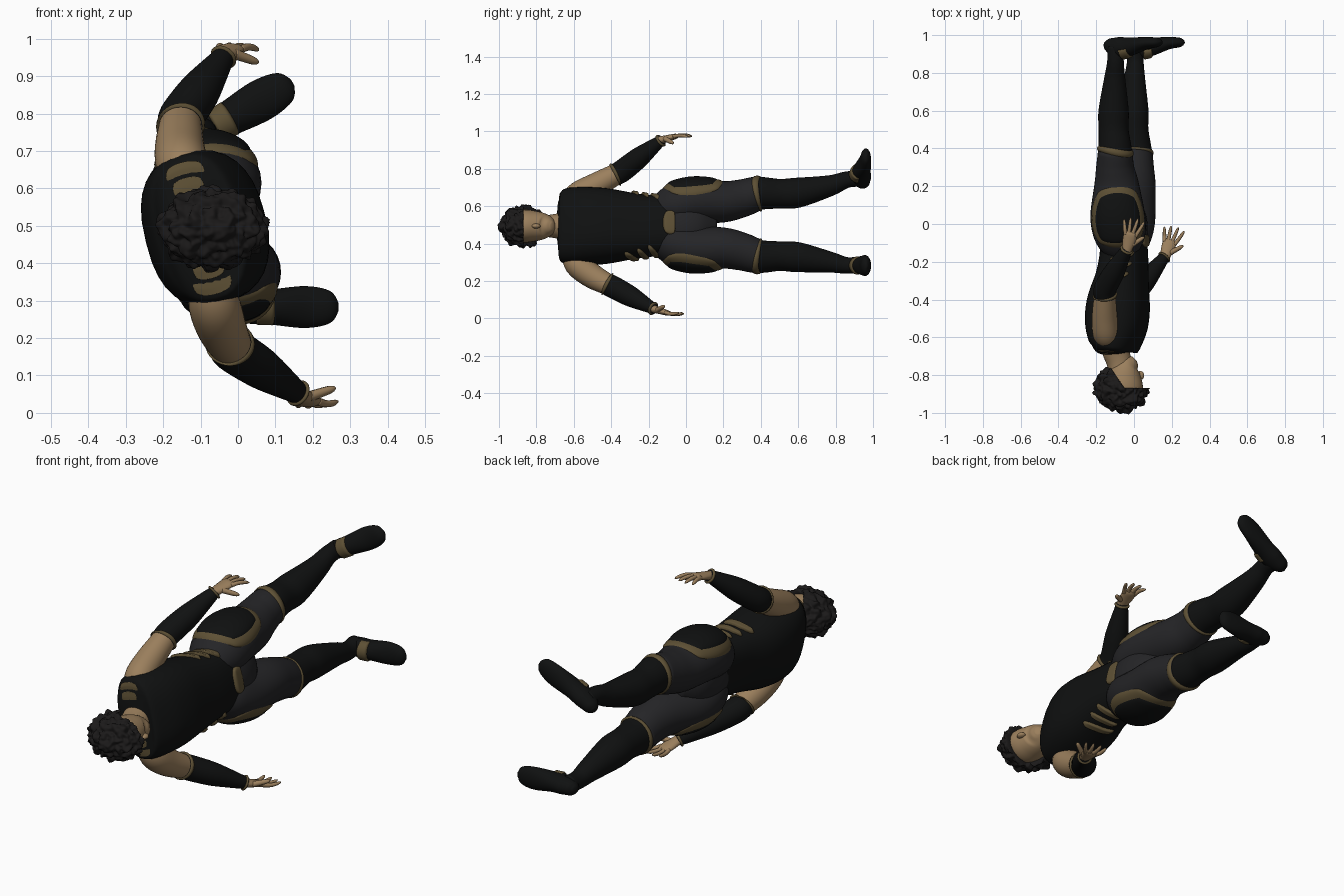
import bpy, bmesh
from math import sin, cos, pi, radians, copysign
from mathutils import Vector, noise

if "Cube" in bpy.data.objects:
    bpy.data.objects.remove(bpy.data.objects["Cube"])


def material(name, r, g, b):
    m = bpy.data.materials.new(name)
    m.diffuse_color = (r, g, b, 1)
    m.use_nodes = True
    m.node_tree.nodes["Principled BSDF"].inputs["Base Color"].default_value = m.diffuse_color
    return m


SKIN = material("skin", .33, .215, .11)
GOLD = material("gold trim", .11, .08, .035)
BLACK = material("black cloth", .005, .0055, .0055)
PANTS = material("dark grey cloth", .018, .018, .02)
HAIR = material("hair", .011, .01, .01)
MID = .494  # height of the body's centre plane


def make(name, bm, mat):
    bmesh.ops.recalc_face_normals(bm, faces=bm.faces)
    me = bpy.data.meshes.new(name)
    bm.to_mesh(me)
    bm.free()
    for p in me.polygons:
        p.use_smooth = True
    me.materials.append(mat)
    bpy.context.collection.objects.link(bpy.data.objects.new(name, me))


def grid(bm, rows, closed=False):
    vs = [[bm.verts.new(p) for p in r] for r in rows]
    n = len(vs[0])
    for a, b in zip(vs, vs[1:]):
        for j in range(n if closed else n - 1):
            k = (j + 1) % n
            bm.faces.new((a[j], a[k], b[k], b[j]))
    return vs


# Smooth surface through oval stations (x, y, z, radius_u, radius_v)
def surface(st, tilt=0, ref=(1, 0, 0), power=2):
    st = [(*s, s[-1]) if len(s) == 4 else tuple(s) for s in st]
    n = len(st) - 1
    ref = Vector(ref)

    def at(t):
        t = min(max(t, 0), n)
        i = min(int(t), n - 1)
        f = t - i
        p = [st[min(max(i + k, 0), n)] for k in (-1, 0, 1, 2)]
        return [b + f * ((c - a) + f * (2 * a - 5 * b + 4 * c - d + f * (3 * (b - c) + d - a))) / 2
                for a, b, c, d in zip(*p)]

    def point(t, ang, off=0):
        s = at(t)
        d = (Vector(at(t + .05)[:3]) - Vector(at(t - .05)[:3])).normalized()
        u = (ref - d * ref.dot(d)).normalized()
        v = d.cross(u)
        u, v = u * cos(tilt) - v * sin(tilt), v * cos(tilt) + u * sin(tilt)
        ru, rv = max(s[3], .002) + off, max(s[4], .002) + off
        c, q = (copysign(abs(k) ** (2 / power), k) for k in (cos(ang), sin(ang)))
        return Vector(s[:3]) + u * c * ru + v * q * rv
    point.n = n
    return point


def skin_over(name, s, mat, t0=0, t1=None, around=32, steps=5, off=0):
    t1 = s.n if t1 is None else t1
    m = int((t1 - t0) * steps)
    bm = bmesh.new()
    vs = grid(bm, [[s(t0 + (t1 - t0) * i / m, 2 * pi * j / around, off) for j in range(around)]
                   for i in range(m + 1)], True)
    bm.faces.new(vs[0])
    bm.faces.new(vs[-1])
    make(name, bm, mat)
    return s


def loft(name, st, mat, around=32, **kw):
    return skin_over(name, surface(st, **kw), mat, around=around)


# Raised pad lying on a surface, rounded or rectangular
def patch(name, s, t, a, dt, da, off, mat, disc=True, skew=0, n=24):
    bm = bmesh.new()
    rows = []
    for i in range(n + 1):
        row = []
        for j in range(n + 1):
            u, v = 2 * i / n - 1, 2 * j / n - 1
            e = off - (off + .004) * max(abs(u), abs(v)) ** 8
            if disc:
                u, v = u * (1 - v * v / 2) ** .5, v * (1 - u * u / 2) ** .5
            row.append(s(t + u * dt + v * skew, a + v * da, e))
        rows.append(row)
    grid(bm, rows)
    make(name, bm, mat)


# Raised ring around a limb
def band(name, s, t, dt, skew=0, n=32):
    bm = bmesh.new()
    grid(bm, [[s(t + dt * k + skew * cos(2 * pi * j / n), 2 * pi * j / n, .008 - .011 * k ** 4)
               for j in range(n)] for k in (-1, -.7, 0, .7, 1)], True)
    make(name, bm, GOLD)


# Finger shape from a to b, bowed towards a side, with a rounded tip
def finger(name, a, b, r, ref, bow):
    ts = [1 - (1 - i / 6) ** 2 for i in range(7)]
    loft(name, [(*(a.lerp(b, t) - bow * (t - t * t)), r * (1 - t / 4) * (1 - t ** 8) ** .5)
                for t in ts], SKIN, 10, ref=ref)


def ball(name, centre, size, mat, detail=3, shape=None):
    bm = bmesh.new()
    bmesh.ops.create_icosphere(bm, subdivisions=detail, radius=1)
    for v in bm.verts:
        n = v.co.copy()
        p = Vector(c + k * r for c, k, r in zip(centre, n, size))
        v.co = shape(p, n) if shape else p
    make(name, bm, mat)


# Torso and pelvis, rolled slightly: stations (y, x, depth, width)
torso = loft("vest", [(x, y, MID, a, b) for y, x, a, b in (
    (-.69, -.105, .05, .06), (-.672, -.105, .097, .178), (-.635, -.1, .127, .204),
    (-.54, -.093, .157, .208), (-.42, -.083, .16, .2), (-.28, -.063, .134, .176),
    (-.17, -.054, .122, .162), (-.06, -.056, .115, .16))], BLACK, tilt=radians(14), power=2.5)
loft("pelvis", [(-.055, y, MID, a, b) for y, a, b in (
    (-.14, .11, .15), (-.02, .126, .17), (.08, .105, .13), (.165, .04, .05))], PANTS, tilt=radians(12))
patch("belt_buckle", torso, 6.7, .05, .35, .36, .014, GOLD)
for side, sg in (("left", -1), ("right", 1)):
    for k in range(3):
        patch(f"{side}_rib_stripe", torso, 5 + k / 2, sg * (1.55 - k / 8), .15, .5, .012, GOLD, skew=.2)
    for t in (.5, .85):
        patch(f"{side}_shoulder_stripe", torso, t, sg * pi / 2, .12, .55, .01, GOLD)

# Legs: the right one is the left mirrored in height and swung forward
LEG = [(-.06, -.16, .57, .08, .07), (-.072, -.08, .595, .13, .112), (-.086, .04, .624, .143, .119),
       (-.092, .2, .624, .118, .108), (-.1, .3, .643, .099), (-.1, .39, .668, .089),
       (-.108, .5, .667, .079), (-.108, .6, .673, .08), (-.102, .77, .71, .056),
       (-.098, .86, .742, .044), (-.098, .94, .748, .043)]
# Foot: (fraction of length, y, thickness, width)
FOOT = [(0, .955, .015, .015), (.06, .948, .036, .034), (.22, .935, .055, .044),
        (.42, .938, .05, .047), (.72, .957, .033, .056), (.93, .962, .024, .043), (1, .966, .006, .012)]


def mirrored(x, y, z, *r):
    swing = min(1, max(0, (y + .22) / .5))
    return (x + .105 * swing, y, 1 - z + max(0, y - .7) * .16, *r)


for side, sg, leg, (hx, hz), (dx, dz) in (
        ("left", -1, LEG, (-.152, .714), (.297, .169)),
        ("right", 1, [mirrored(*s) for s in LEG], (-.045, .283), (.313, 0))):
    s = surface(leg)
    skin_over(f"{side}_thigh", s, PANTS, 0, 5, off=.002)
    skin_over(f"{side}_boot", s, BLACK, 4.8)
    patch(f"{side}_hip_pad_rim", s, 1.95, sg * pi / 2, 1.15, 1.35, .011, GOLD)
    patch(f"{side}_hip_pad", s, 1.95, sg * pi / 2, .92, 1.02, .017, BLACK)
    band(f"{side}_knee_band", s, 5, .14, -.15)
    f = loft(f"{side}_foot", [(hx + dx * k, y, hz + dz * k, a, b) for k, y, a, b in FOOT],
             BLACK, ref=(0, 1, 0))
    patch(f"{side}_instep_strap", f, 2.75, pi, .33, 1.4, .009, GOLD, disc=False)

# Arms and hands: joint points, then hand direction and direction towards the thumb
for side, pts, d, w in (
        ("left", ((-.13, -.62, .6), (-.148, -.585, .655), (-.156, -.48, .713), (-.152, -.34, .79),
                  (-.036, -.13, .955)), (.04, .165, .042), (.95, -.2, -.03)),
        ("right", ((-.085, -.62, .37), (-.065, -.585, .295), (-.043, -.5, .226), (-.012, -.39, .168),
                   (.165, -.17, .05)), (.055, .165, -.048), (.93, -.25, .03))):
    pts = [Vector(p) for p in pts]
    elbow, wrist = pts[3:]
    loft(f"{side}_upper_arm", [(*p, r) for p, r in zip(pts, (.045, .068, .066, .053))], SKIN)
    path = [elbow.lerp(pts[2], .3)] + [elbow.lerp(wrist, t) for t in (0, .4, .75, 1)]
    s = loft(f"{side}_sleeve", [(*p, r) for p, r in zip(path, (.058, .06, .056, .041, .028))], BLACK)
    band(f"{side}_elbow_band", s, .15, .16)
    band(f"{side}_wrist_band", s, 3.85, .12)
    d, w = Vector(d).normalized(), Vector(w)
    w = (w - d * w.dot(d)).normalized()
    inner = d.cross(w)
    if inner.z * (MID - wrist.z) < 0:
        inner = -inner
    loft(f"{side}_palm", [(*(wrist + d * k), a, b) for k, a, b in (
        (-.02, .024, .022), (.045, .035, .017), (.08, .036, .014), (.095, .03, .007))], SKIN, 16, ref=w)
    for i in range(4):
        k = i / 1.5 - 1
        base = wrist + d * .075 + w * k * .027
        ln = .092 - .01 * (k - .3) ** 2
        finger(f"{side}_finger", base, base + (d + w * k * .35).normalized() * ln + inner * .022,
               .011, w, inner * .03)
    base = wrist + d * .025 + w * .02
    finger(f"{side}_thumb", base, base + d * .05 + w * .055 + inner * .035, .014, inner, w * 0)

# Head
loft("neck", [(x, y, MID, a, b) for x, y, a, b in (
    (-.1, -.62, .08, .09), (-.096, -.67, .073, .072), (-.08, -.73, .066, .06), (-.07, -.8, .06, .055))], SKIN)
loft("face", [(x, y, MID, a, b) for x, y, a, b in (
    (.004, -.714, .015, .02), (-.006, -.724, .038, .038), (-.03, -.75, .07, .064),
    (-.05, -.8, .092, .08), (-.06, -.88, .104, .086), (-.065, -.96, .05, .045))], SKIN)
ball("nose", (.034, -.802, MID), (.02, .024, .013), SKIN)


# Curly hair: lumpy shell pulled inside the head over the face
def curls(p, n):
    lump = abs(noise.noise(p * 24)) * .032 + noise.noise(p * 55) * .012
    edge = -.868 + .1 * max(0, min(1, (-.05 - p.x) / .07))
    h = min(1, max(0, min(p.x + .13, p.y - edge) / .015))
    inside = Vector((-.07, -.88, MID)) + n * .06
    return p.lerp(inside, h) + n * lump * (1 - h)


ball("hair", (-.064, -.864, MID), (.138, .12, .1), HAIR, 6, curls)
